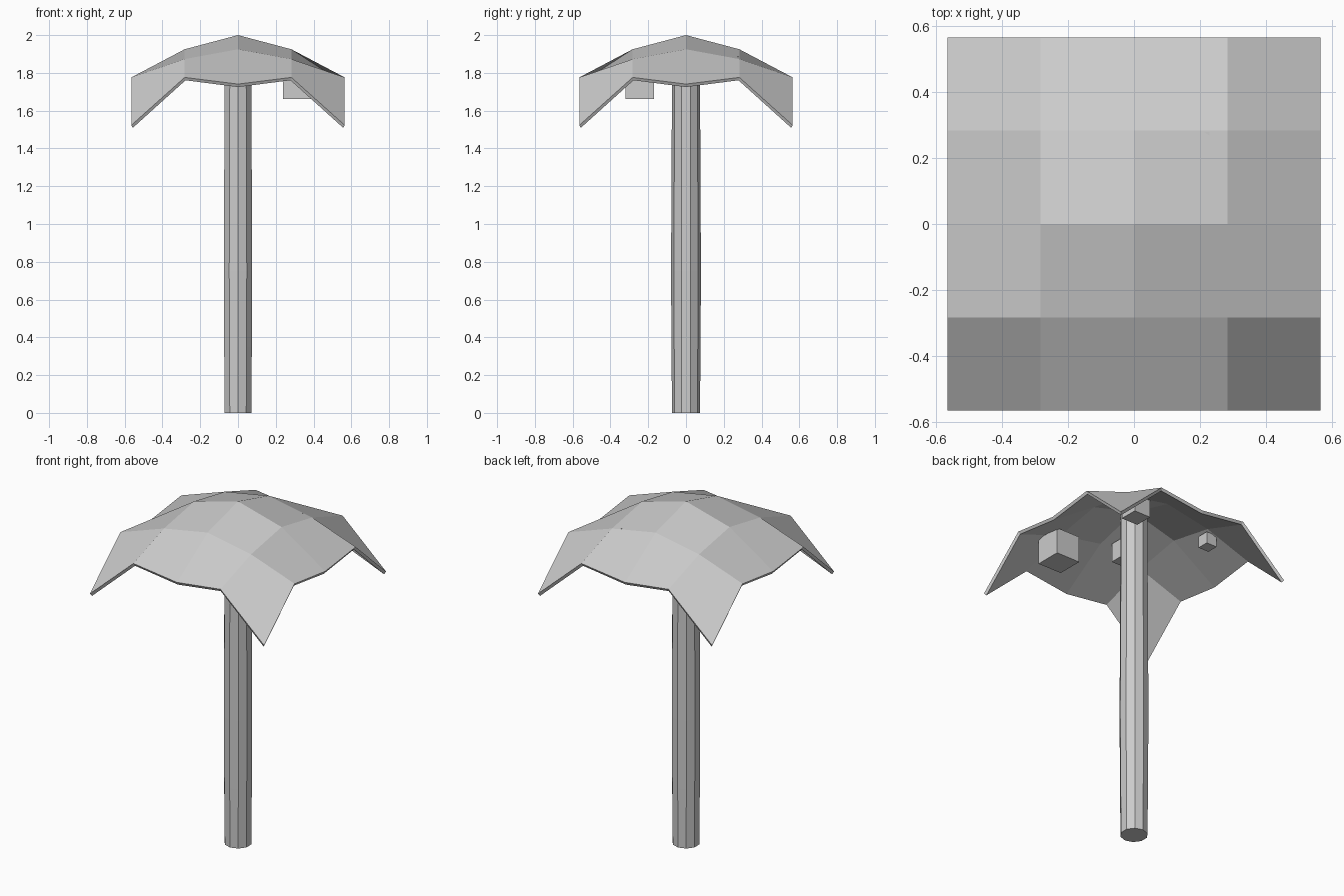
import bpy, bmesh
from math import cos, sin, pi

if "Cube" in bpy.data.objects:
    bpy.data.objects.remove(bpy.data.objects["Cube"])


def make_object(name, bm):
    bmesh.ops.recalc_face_normals(bm, faces=bm.faces)
    mesh = bpy.data.meshes.new(name)
    bm.to_mesh(mesh)
    bm.free()
    obj = bpy.data.objects.new(name, mesh)
    bpy.context.collection.objects.link(obj)
    return obj


# Trunk: ten-sided, slightly fuller in the middle
SIDES = 10
bm = bmesh.new()
rings = []
for z, r in [(0, 0.074), (0.35, 0.077), (0.75, 0.079), (1.2, 0.077), (1.97, 0.073)]:
    rings.append([bm.verts.new((r * sin(2 * pi * i / SIDES), r * cos(2 * pi * i / SIDES), z))
                  for i in range(SIDES)])
for low, high in zip(rings, rings[1:]):
    for i in range(SIDES):
        j = (i + 1) % SIDES
        bm.faces.new((low[i], low[j], high[j], high[i]))
bm.faces.new(rings[0])
bm.faces.new(rings[-1])
make_object("trunk", bm)

# Canopy: 4 x 4 sheet drooping at the corners, height set by distance in grid steps
HEIGHT = {(0, 0): 2.0, (0, 1): 1.925, (1, 1): 1.873,
          (0, 2): 1.741, (1, 2): 1.776, (2, 2): 1.523}
STEP = 0.2825
bm = bmesh.new()
grid = {(i, j): bm.verts.new((i * STEP, j * STEP, HEIGHT[tuple(sorted((abs(i), abs(j))))]))
        for i in range(-2, 3) for j in range(-2, 3)}
for i in range(-2, 2):
    for j in range(-2, 2):
        bm.faces.new((grid[i, j], grid[i + 1, j], grid[i + 1, j + 1], grid[i, j + 1]))
for f in bm.faces:
    f.normal_update()
mesh = bpy.data.meshes.new("leaf_canopy")
bm.to_mesh(mesh)
bm.free()
canopy = bpy.data.objects.new("leaf_canopy", mesh)
bpy.context.collection.objects.link(canopy)
solid = canopy.modifiers.new("thickness", 'SOLIDIFY')
solid.thickness = 0.018
solid.offset = -1

# Fruit: cubes tucked under the canopy
for n, (x, y, z, size) in enumerate([(0.315, -0.245, 1.737, 0.153),
                                     (0.175, 0.225, 1.834, 0.106),
                                     (-0.312, 0.236, 1.81, 0.068),
                                     (-0.098, -0.18, 1.85, 0.11)], 1):
    bm = bmesh.new()
    bmesh.ops.create_cube(bm, size=size)
    bmesh.ops.translate(bm, verts=bm.verts, vec=(x, y, z))
    make_object(f"fruit_{n}", bm)
